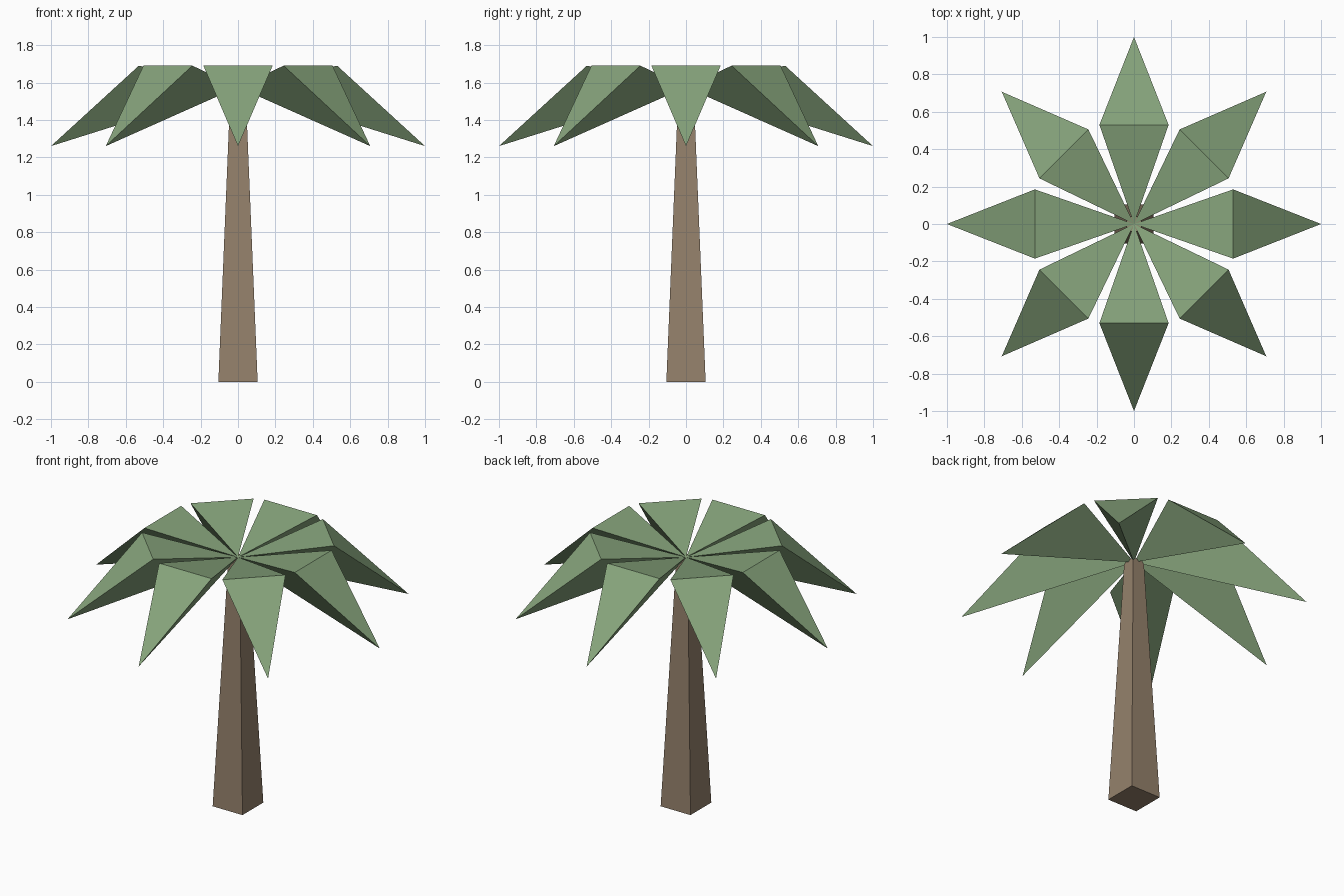
import bpy, bmesh, math
from mathutils import Matrix

if "Cube" in bpy.data.objects:
    bpy.data.objects.remove(bpy.data.objects["Cube"])


def material(name, color):
    m = bpy.data.materials.new(name)
    m.diffuse_color = color
    m.use_nodes = True
    m.node_tree.nodes["Principled BSDF"].inputs["Base Color"].default_value = m.diffuse_color
    return m


def add_mesh(name, verts, faces, mat):
    bm = bmesh.new()
    vs = [bm.verts.new(v) for v in verts]
    for f in faces:
        bm.faces.new([vs[i] for i in f])
    bmesh.ops.recalc_face_normals(bm, faces=bm.faces)
    mesh = bpy.data.meshes.new(name)
    bm.to_mesh(mesh)
    bm.free()
    mesh.materials.append(mat)
    obj = bpy.data.objects.new(name, mesh)
    bpy.context.collection.objects.link(obj)
    return obj


bark = material("bark", (0.30, 0.22, 0.15, 1))
green = material("leaf_green", (0.24, 0.37, 0.20, 1))

# Tapered square trunk
BASE, TOP, CROWN_Z = 0.105, 0.04, 1.575
ring = [(-1, -1), (1, -1), (1, 1), (-1, 1)]
trunk_verts = [(x * r, y * r, z) for r, z in ((BASE, 0), (TOP, CROWN_Z)) for x, y in ring]
trunk_faces = [(0, 1, 2, 3), (4, 5, 6, 7)]
trunk_faces += [(i, (i + 1) % 4, (i + 1) % 4 + 4, i + 4) for i in range(4)]
add_mesh("trunk", trunk_verts, trunk_faces, bark)

# Eight drooping leaves: root, two shoulders and a low tip
leaf_verts = [(0, 0, CROWN_Z), (0.53, -0.185, 1.69), (0.53, 0.185, 1.69), (1, 0, 1.26)]
leaf_faces = [(0, 1, 2), (1, 3, 2), (0, 3, 1), (0, 2, 3)]
for i in range(8):
    leaf = add_mesh(f"leaf_{i + 1}", leaf_verts, leaf_faces, green)
    leaf.data.transform(Matrix.Rotation(i * math.pi / 4, 4, 'Z'))
